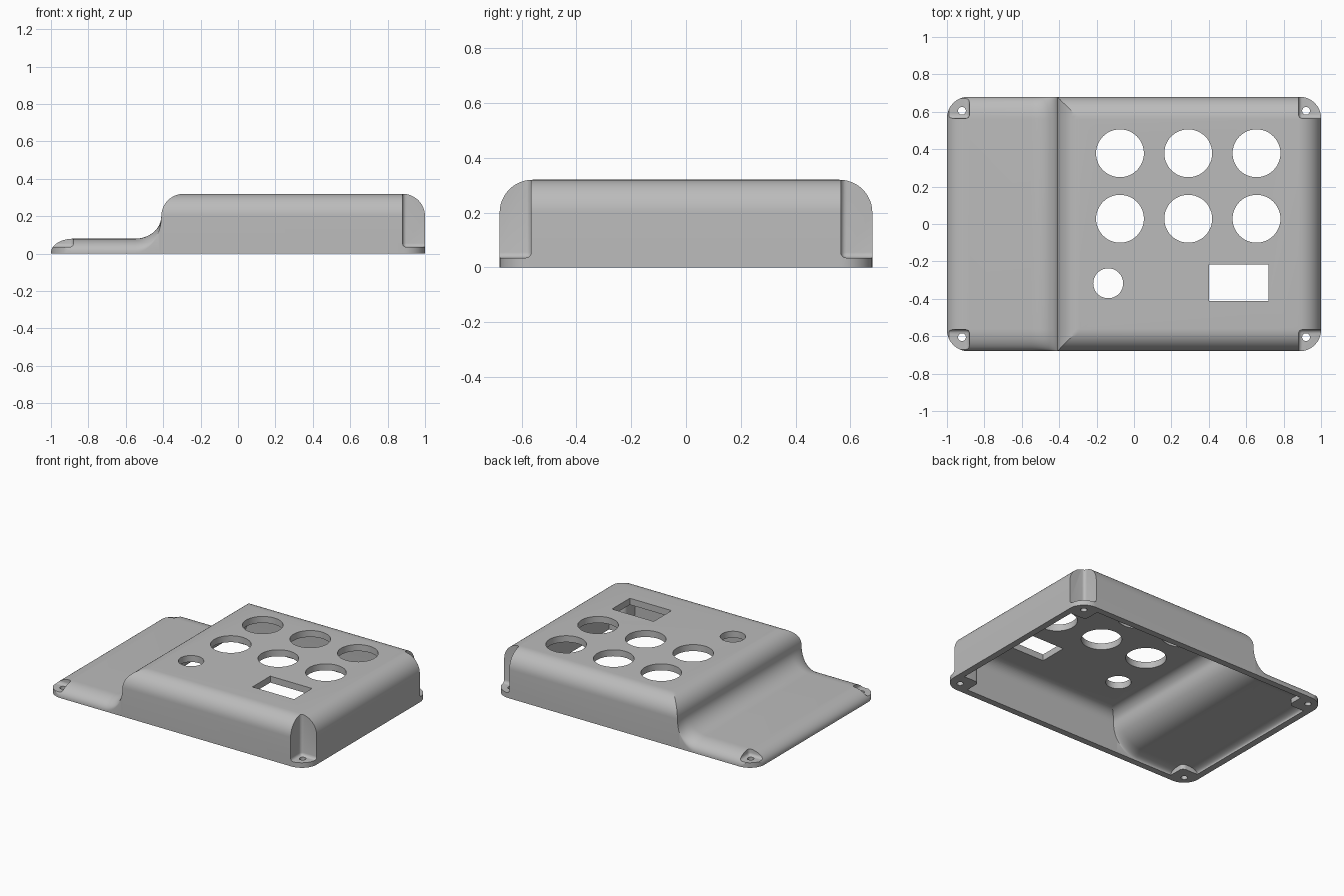
import bpy, bmesh, math

old = bpy.data.objects.get("Cube")
if old:
    bpy.data.objects.remove(old, do_unlink=True)

WALL = 0.045      # shell thickness
SPRING = 0.2      # height where the tall edge rounding starts
RAMP = -0.55      # foot of the concave sweep
STEPS = 12

grey = bpy.data.materials.new("plain_grey")
grey.use_nodes = True
colour = (0.5, 0.5, 0.5, 1)
grey.diffuse_color = colour
grey.node_tree.nodes["Principled BSDF"].inputs["Base Color"].default_value = colour


def make(name, bm):
    bmesh.ops.recalc_face_normals(bm, faces=bm.faces[:])
    mesh = bpy.data.meshes.new(name)
    bm.to_mesh(mesh)
    bm.free()
    mesh.materials.append(grey)
    ob = bpy.data.objects.new(name, mesh)
    bpy.context.scene.collection.objects.link(ob)
    return ob


def box(name, x, y, z, radius=0, vertical_only=False):
    """Box from (min, max) ranges, optionally with rounded edges."""
    bm = bmesh.new()
    bmesh.ops.create_cube(bm, size=1)
    for v in bm.verts:
        for i, (lo, hi) in enumerate((x, y, z)):
            v.co[i] = lo if v.co[i] < 0 else hi
    if radius:
        edges = [e for e in bm.edges if not vertical_only
                 or abs(e.verts[0].co.z - e.verts[1].co.z) > 0.01]
        bmesh.ops.bevel(bm, geom=edges, offset=radius, segments=8 if vertical_only else 4,
                        profile=0.5, affect='EDGES')
    return make(name, bm)


def cylinder(name, x, y, radius, sides=48):
    bm = bmesh.new()
    bmesh.ops.create_cone(bm, cap_ends=True, segments=sides, radius1=radius,
                          radius2=radius, depth=1)
    bmesh.ops.translate(bm, vec=(x, y, 0.2), verts=bm.verts[:])
    return make(name, bm)


def boolean(target, cutter, operation='DIFFERENCE'):
    """Apply the cutter to the target and remove it."""
    cutter.hide_render = True
    mod = target.modifiers.new("cut", 'BOOLEAN')
    mod.operation, mod.solver, mod.object = operation, 'EXACT', cutter
    bpy.context.view_layer.objects.active = target
    bpy.ops.object.modifier_apply(modifier=mod.name)
    bpy.data.objects.remove(cutter, do_unlink=True)


def quarter(u):
    u = min(1, max(0, u))
    return math.sqrt(max(0, 1 - (1 - u) ** 2))


def stepped_body(name, inset, base):
    """Low shelf, concave sweep and tall housing, shrunk by an inset."""
    X, Y, step, w = 1 - inset, 0.68 - inset, -0.41 + inset, 0.12 - inset
    low, lip = 0.08 - inset, 0.006

    def height(x, y):
        side = Y - abs(y)
        if x > step:
            return SPRING + w * quarter(min(x - step, X - x, side) / w)
        h = lip + (low - lip) * quarter(min(x + X, side) / w)
        u = min(1, max(0, (x - RAMP) / (step - RAMP)))
        return h + (SPRING - h) * (1 - math.sqrt(1 - u * u))

    turns = [k / STEPS * math.pi / 2 for k in range(STEPS + 1)]
    offs = [w * (1 - math.cos(a)) for a in turns]
    xs = [-X + o for o in offs] + [RAMP + (step - RAMP) * math.sin(a) for a in turns]
    xs += [step + o for o in offs[1:]] + [X - o for o in reversed(offs)]
    ys = [-Y + o for o in offs] + [Y - o for o in reversed(offs)]
    bm = bmesh.new()
    top = [[bm.verts.new((x, y, height(x, y))) for y in ys] for x in xs]
    for r, s in zip(top, top[1:]):
        for a, b, c, d in zip(r, s, s[1:], r[1:]):
            # split along the higher diagonal to keep mitres crisp
            if a.co.z + c.co.z >= b.co.z + d.co.z:
                bm.faces.new((a, b, c))
                bm.faces.new((a, c, d))
            else:
                bm.faces.new((a, b, d))
                bm.faces.new((b, c, d))
    # skirt walls and flat underside
    rim = [r[0] for r in top] + top[-1][1:] + [r[-1] for r in top[-2::-1]] + top[0][-2:0:-1]
    foot = [bm.verts.new((v.co.x, v.co.y, base)) for v in rim]
    for i in range(len(rim)):
        bm.faces.new((rim[i - 1], rim[i], foot[i], foot[i - 1]))
    bm.faces.new(foot)
    return make(name, bm)


def corner_box(name, sx, sy, grow, floor, radius):
    x = sorted((sx * (0.88 - grow), sx * 1.2))
    y = sorted((sy * (0.565 - grow), sy * 0.9))
    return box(name, x, y, (floor, 0.6), radius)


corners = [(sx, sy) for sx in (-1, 1) for sy in (-1, 1)]

# Outer housing with rounded plan corners
housing = stepped_body("housing", 0, 0)
boolean(housing, box("plan_outline", (-1.0005, 1.0005), (-0.6805, 0.6805), (-0.2, 0.6),
                     0.115, True), 'INTERSECT')

# Hollow underside, leaving walls around the corner pockets
cavity = stepped_body("cavity", WALL, -0.05)
for sx, sy in corners:
    boolean(cavity, corner_box("post", sx, sy, WALL, -0.2, 0.03))
boolean(housing, cavity)

# Corner pockets and screw holes
for sx, sy in corners:
    boolean(housing, corner_box("pocket", sx, sy, 0, 0.035, 0.02))
    boolean(housing, cylinder("screw_hole", sx * 0.92, sy * 0.605, 0.021, 24))

# Panel openings
for x in (-0.075, 0.29, 0.655):
    for y in (0.378, 0.028):
        boolean(housing, cylinder("round_opening", x, y, 0.128))
boolean(housing, cylinder("small_opening", -0.138, -0.317, 0.08))
boolean(housing, box("display_opening", (0.4, 0.72), (-0.413, -0.217), (-0.3, 0.7)))

bpy.ops.object.select_all(action='DESELECT')
housing.select_set(True)
bpy.context.view_layer.objects.active = housing
bpy.ops.object.shade_smooth_by_angle(angle=math.radians(25))
